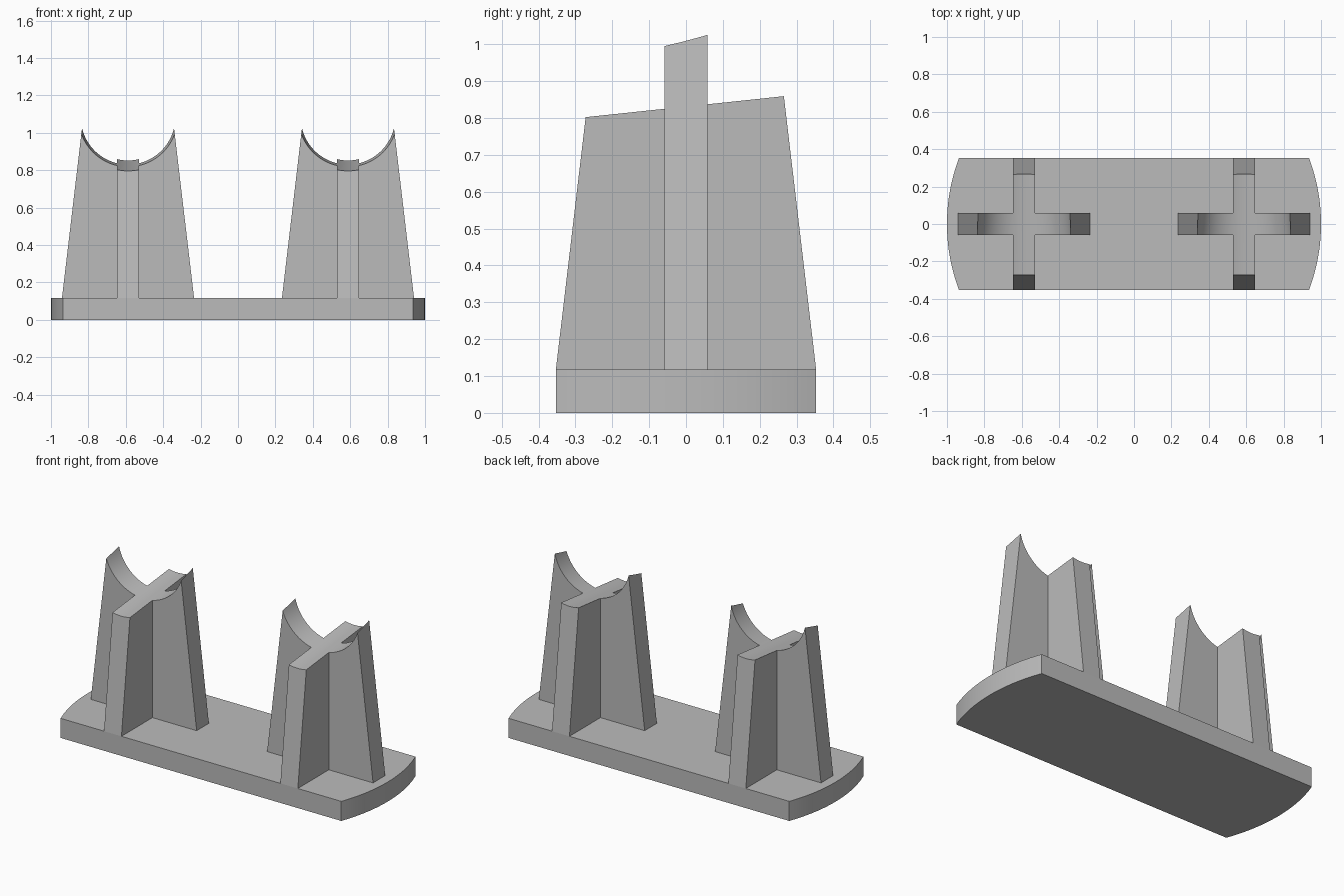
import bpy, bmesh, math

if "Cube" in bpy.data.objects:
    bpy.data.objects.remove(bpy.data.objects["Cube"], do_unlink=True)

BASE_H = 0.118     # base thickness
HALF_D = 0.353     # half depth of base, and reach of the cross arms
ARM = 0.058        # half thickness of an arm
TOP = 1.1          # uncut height of a post
TAPER = 0.118      # inward lean of arm ends
POST_X = 0.588
AXIS_Z, MID_R, CONE_SLOPE = 1.083, 0.2585, 0.103

grey = bpy.data.materials.new("plain_grey")
grey.use_nodes = True
colour = (0.5, 0.5, 0.5, 1)
grey.diffuse_color = colour
grey.node_tree.nodes["Principled BSDF"].inputs["Base Color"].default_value = colour


def prism(name, low, high, z0, z1):
    """Solid between two matching outlines."""
    bm = bmesh.new()
    a = [bm.verts.new((x, y, z0)) for x, y in low]
    b = [bm.verts.new((x, y, z1)) for x, y in high]
    bm.faces.new(a[::-1])
    bm.faces.new(b)
    n = len(a)
    for i in range(n):
        j = (i + 1) % n
        bm.faces.new((a[i], a[j], b[j], b[i]))
    bmesh.ops.recalc_face_normals(bm, faces=bm.faces)
    mesh = bpy.data.meshes.new(name)
    bm.to_mesh(mesh)
    bm.free()
    mesh.materials.append(grey)
    obj = bpy.data.objects.new(name, mesh)
    bpy.context.collection.objects.link(obj)
    return obj


def select(obj):
    bpy.ops.object.select_all(action='DESELECT')
    obj.select_set(True)
    bpy.context.view_layer.objects.active = obj


def smooth(obj):
    select(obj)
    bpy.ops.object.shade_smooth_by_angle(angle=math.radians(30))


def cross(reach):
    """Plus-shaped outline, one arm at a time."""
    arm = [(reach, -ARM), (reach, ARM), (ARM, ARM)]
    pts = []
    for _ in range(4):
        pts += arm
        arm = [(-y, x) for x, y in arm]
    return pts


# Base plate: a disc cut straight along front and back
half = math.asin(HALF_D)
steps = 32
arc = [-half + 2 * half * i / steps for i in range(steps + 1)]
outline = [(math.cos(t + turn), math.sin(t + turn)) for turn in (0, math.pi) for t in arc]
smooth(prism("base_plate", outline, outline, 0, BASE_H))

# Tapered cross posts, each with a conical cradle cut into the top
for side, name in ((1, "left_post"), (-1, "right_post")):
    post = prism(name, cross(HALF_D), cross(HALF_D - TAPER * (TOP - BASE_H)), BASE_H, TOP)
    post.location.x = side * POST_X

    length = 1.0
    bpy.ops.mesh.primitive_cone_add(
        vertices=128, depth=length,
        radius1=MID_R + CONE_SLOPE * length / 2,
        radius2=MID_R - CONE_SLOPE * length / 2,
        location=(side * POST_X, 0, AXIS_Z), rotation=(-math.pi / 2, 0, 0))
    cutter = bpy.context.object
    cutter.name = "cradle_cutter"
    cutter.hide_render = True
    cutter.data.materials.append(grey)

    cut = post.modifiers.new("cradle", 'BOOLEAN')
    cut.operation = 'DIFFERENCE'
    cut.solver = 'EXACT'
    cut.object = cutter
    select(post)
    bpy.ops.object.modifier_apply(modifier=cut.name)
    bpy.data.objects.remove(cutter, do_unlink=True)
    smooth(post)
